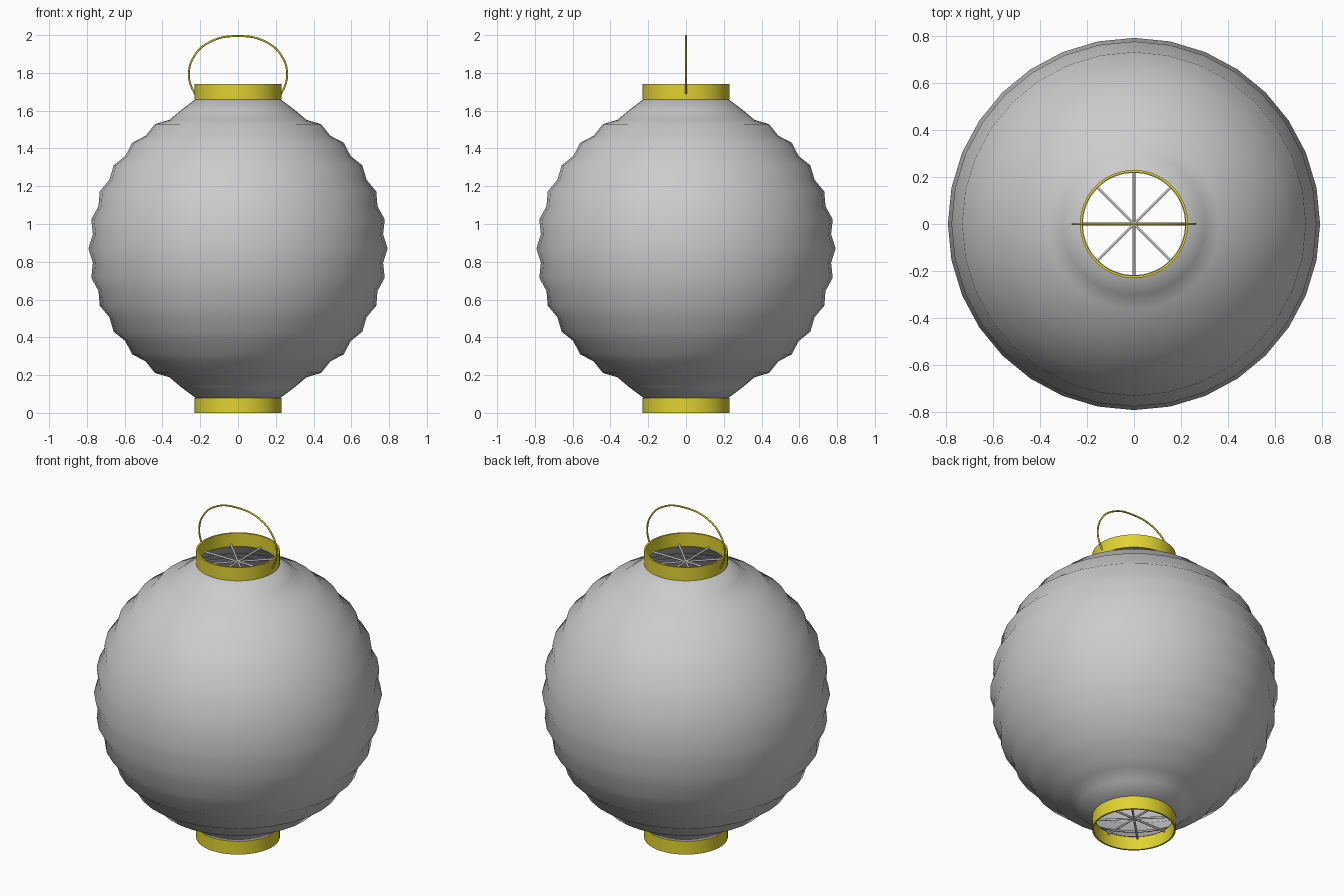
import bpy, bmesh, math
from mathutils import Vector

if "Cube" in bpy.data.objects:
    bpy.data.objects.remove(bpy.data.objects["Cube"])

def material(name, rgb):
    m = bpy.data.materials.new(name)
    m.diffuse_color = (*rgb, 1)
    m.use_nodes = True
    m.node_tree.nodes["Principled BSDF"].inputs["Base Color"].default_value = m.diffuse_color
    return m

PAPER = material("paper grey", (0.6, 0.6, 0.6))
YELLOW = material("frame yellow", (0.75, 0.65, 0.03))
WIRE = material("wire grey", (0.6, 0.6, 0.6))
CZ = 0.87  # middle height of the lantern

def finish(name, bm, mat, angle=None):
    bmesh.ops.recalc_face_normals(bm, faces=bm.faces)
    me = bpy.data.meshes.new(name)
    bm.to_mesh(me)
    bm.free()
    me.materials.append(mat)
    ob = bpy.data.objects.new(name, me)
    bpy.context.collection.objects.link(ob)
    if angle:
        bpy.context.view_layer.objects.active = ob
        ob.select_set(True)
        bpy.ops.object.shade_smooth_by_angle(angle=math.radians(angle))
        ob.select_set(False)
    return ob

def lathe(name, profile, mat, angle, sides=32):
    """Revolve a closed (radius, z) profile."""
    bm = bmesh.new()
    rings = [[bm.verts.new((r * math.cos(2 * math.pi * i / sides),
                            r * math.sin(2 * math.pi * i / sides), z))
              for i in range(sides)] for r, z in profile]
    for a, b in zip(rings, rings[1:] + rings[:1]):
        for i in range(sides):
            j = (i + 1) % sides
            bm.faces.new((a[i], a[j], b[j], b[i]))
    return finish(name, bm, mat, angle)

# Ribbed paper globe: ridges every 11.25 degrees with valleys between
outer = [(0.226, CZ - 0.79)]
for k in range(-12, 13):
    a = math.radians(k * 5.625)
    R = 0.792 if k % 2 == 0 else 0.772
    outer.append((R * math.cos(a), CZ + R * math.sin(a)))
outer.append((0.226, CZ + 0.79))
inner = [(r - 0.008, z) for r, z in reversed(outer)]
lathe("paper_globe", outer + inner, PAPER, 60)

# Collars at top and bottom
for name, z in (("bottom_collar", 0.0), ("top_collar", 1.66)):
    lathe(name, [(0.22, z), (0.23, z), (0.23, z + 0.08), (0.22, z + 0.08)], YELLOW, 30, 64)

# Wire spokes across both openings
def spokes(name, z):
    bm = bmesh.new()
    for k in range(4):
        d = Vector((math.cos(k * math.pi / 4), math.sin(k * math.pi / 4), 0))
        rot = d.to_track_quat('Z', 'Y').to_matrix().to_4x4()
        rot.translation = (0, 0, z)
        bmesh.ops.create_cone(bm, cap_ends=True, segments=8, radius1=0.006,
                              radius2=0.006, depth=0.446, matrix=rot)
    finish(name, bm, WIRE, 50)

spokes("top_spokes", 1.67)
spokes("bottom_spokes", 0.07)

# Wire carrying handle
half = [(0.225, 1.685), (0.25, 1.735), (0.26, 1.80), (0.237, 1.88), (0.16, 1.958)]
path = half + [(0, 1.995)] + [(-x, z) for x, z in reversed(half)]
cu = bpy.data.curves.new("handle", 'CURVE')
cu.dimensions = '3D'
cu.bevel_depth = 0.005
cu.bevel_resolution = 2
cu.use_fill_caps = True
sp = cu.splines.new('BEZIER')
sp.bezier_points.add(len(path) - 1)
for p, (x, z) in zip(sp.bezier_points, path):
    p.co = (x, 0, z)
    p.handle_left_type = p.handle_right_type = 'AUTO'
sp.resolution_u = 6
cu.materials.append(YELLOW)
bpy.context.collection.objects.link(bpy.data.objects.new("handle", cu))
